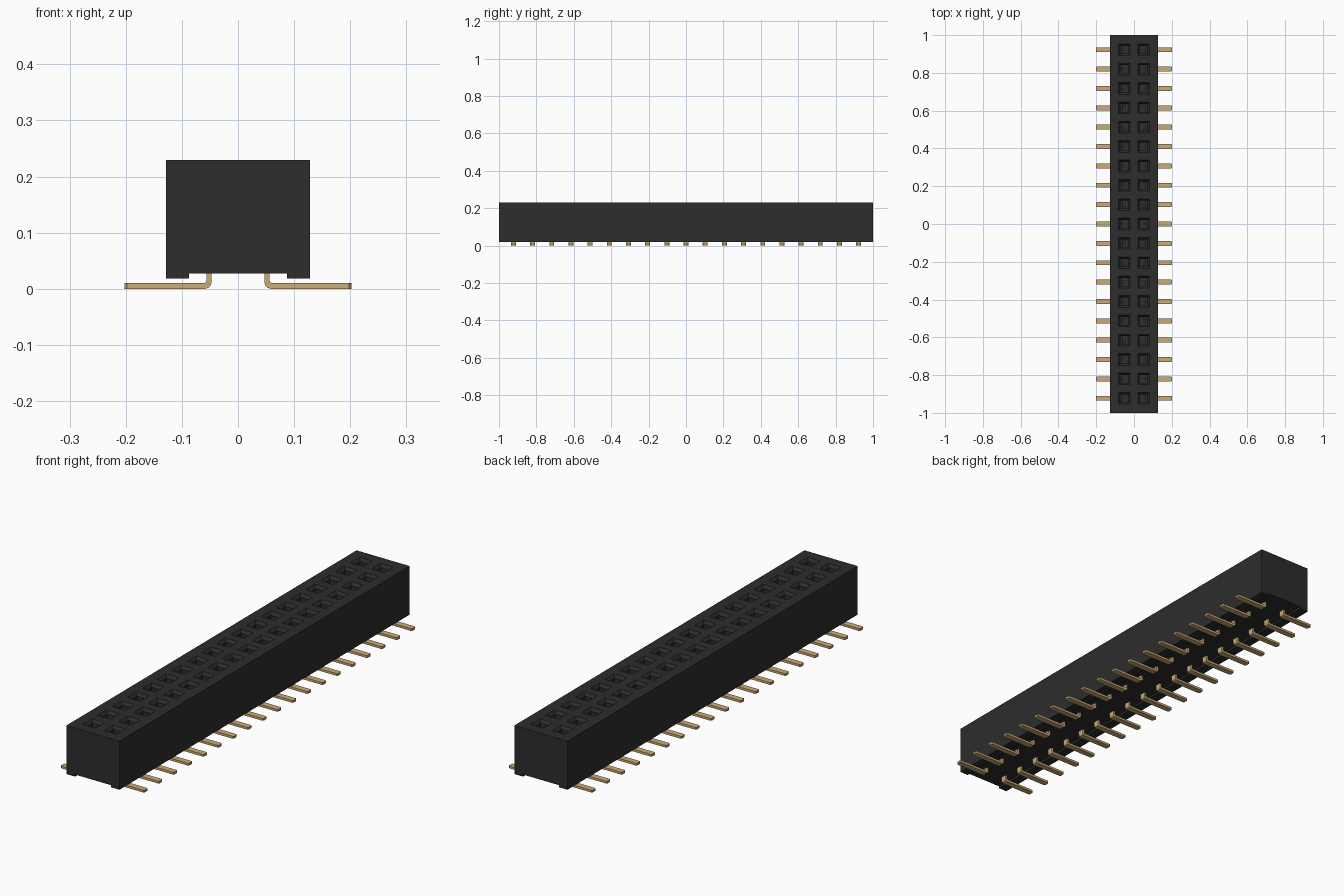
import bpy, bmesh
from mathutils import Vector

if "Cube" in bpy.data.objects:
    bpy.data.objects.remove(bpy.data.objects["Cube"], do_unlink=True)

ROWS, PITCH, COL_X, TOP = 19, 0.1025, 0.051, 0.23
STATIONS = [(i - (ROWS - 1) / 2) * PITCH for i in range(ROWS)]


def material(name, rgb, rough):
    m = bpy.data.materials.new(name)
    m.use_nodes = True
    m.diffuse_color = (*rgb, 1)
    bsdf = m.node_tree.nodes["Principled BSDF"]
    bsdf.inputs["Base Color"].default_value = (*rgb, 1)
    bsdf.inputs["Roughness"].default_value = rough
    return m


black = material("black plastic", (0.026, 0.026, 0.026), 0.6)
gold = material("gold plating", (0.60, 0.41, 0.18), 0.4)


def finish(name, bm, *mats):
    bmesh.ops.recalc_face_normals(bm, faces=bm.faces)
    mesh = bpy.data.meshes.new(name)
    bm.to_mesh(mesh)
    bm.free()
    for m in mats:
        mesh.materials.append(m)
    obj = bpy.data.objects.new(name, mesh)
    bpy.context.collection.objects.link(obj)
    return obj


def extrude_profile(bm, points, y0, y1):
    """Extrude an (x, z) outline along y."""
    face = bm.faces.new([bm.verts.new((x, y0, z)) for x, z in points])
    out = bmesh.ops.extrude_face_region(bm, geom=[face])
    verts = [g for g in out["geom"] if isinstance(g, bmesh.types.BMVert)]
    bmesh.ops.translate(bm, verts=verts, vec=(0, y1 - y0, 0))
    return list(face.verts) + verts


def loft_squares(bm, x, y, sections):
    """Stack square sections (half width, z) into a closed solid."""
    rings = [[bm.verts.new((x + sx * h, y + sy * h, z))
              for sx, sy in ((-1, -1), (1, -1), (1, 1), (-1, 1))]
             for h, z in sections]
    for a, b in zip(rings, rings[1:]):
        for i in range(4):
            j = (i + 1) % 4
            bm.faces.new((a[i], a[j], b[j], b[i]))
    bm.faces.new(rings[0])
    bm.faces.new(rings[-1])


# Housing with standoff rails along both lower edges
bm = bmesh.new()
extrude_profile(bm, [(-0.128, 0.018), (-0.087, 0.018), (-0.087, 0.027),
                     (0.087, 0.027), (0.087, 0.018), (0.128, 0.018),
                     (0.128, TOP), (-0.128, TOP)], -1, 1)
housing = finish("housing", bm, black)

# Funnel-mouthed square sockets, cut through the top
bm = bmesh.new()
for y in STATIONS:
    for side in (-1, 1):
        loft_squares(bm, side * COL_X, y,
                     [(0.021, 0.06), (0.021, TOP - 0.012),
                      (0.031, TOP), (0.031, TOP + 0.02)])
cutter = finish("socket_cutter", bm, black)
cutter.hide_render = True
mod = housing.modifiers.new("sockets", "BOOLEAN")
mod.operation, mod.solver, mod.object = "DIFFERENCE", "EXACT", cutter
bpy.context.view_layer.objects.active = housing
bpy.ops.object.modifier_apply(modifier=mod.name)
bpy.data.objects.remove(cutter, do_unlink=True)

# Thin hollow contacts inside the sockets
bm = bmesh.new()
for y in STATIONS:
    for side in (-1, 1):
        x = side * COL_X
        verts = extrude_profile(bm, [(x - 0.011, 0.055), (x + 0.011, 0.055),
                                     (x + 0.011, 0.19), (x - 0.011, 0.19)],
                                y - 0.016, y + 0.016)
        top = max({f for v in verts for f in v.link_faces},
                  key=lambda f: f.calc_center_median().z)
        bmesh.ops.inset_individual(bm, faces=[top], thickness=0.003)
        out = bmesh.ops.extrude_discrete_faces(bm, faces=[top])["faces"][0]
        bmesh.ops.translate(bm, verts=out.verts, vec=Vector((0, 0, -0.12)))
        out.material_index = 1
finish("socket_contacts", bm, gold, black)

# Bent surface-mount legs with clipped tips
LEG = [(0.047, 0.035), (0.047, 0.013), (0.0485, 0.0075), (0.052, 0.003),
       (0.059, 0.001), (0.202, 0.001), (0.202, 0.011), (0.061, 0.011),
       (0.058, 0.012), (0.0565, 0.015), (0.0565, 0.035)]
for side, name in ((1, "left_legs"), (-1, "right_legs")):
    bm = bmesh.new()
    for y in STATIONS:
        extrude_profile(bm, [(side * x, z) for x, z in LEG],
                        y - 0.013, y + 0.013)
    tips = [e for e in bm.edges
            if all(abs(v.co.x) > 0.2 for v in e.verts)
            and abs(e.verts[0].co.z - e.verts[1].co.z) > 0.005]
    bmesh.ops.bevel(bm, geom=tips, offset=0.004, segments=1, affect="EDGES")
    legs = finish(name, bm, gold)
    legs.location.z = -0.001
